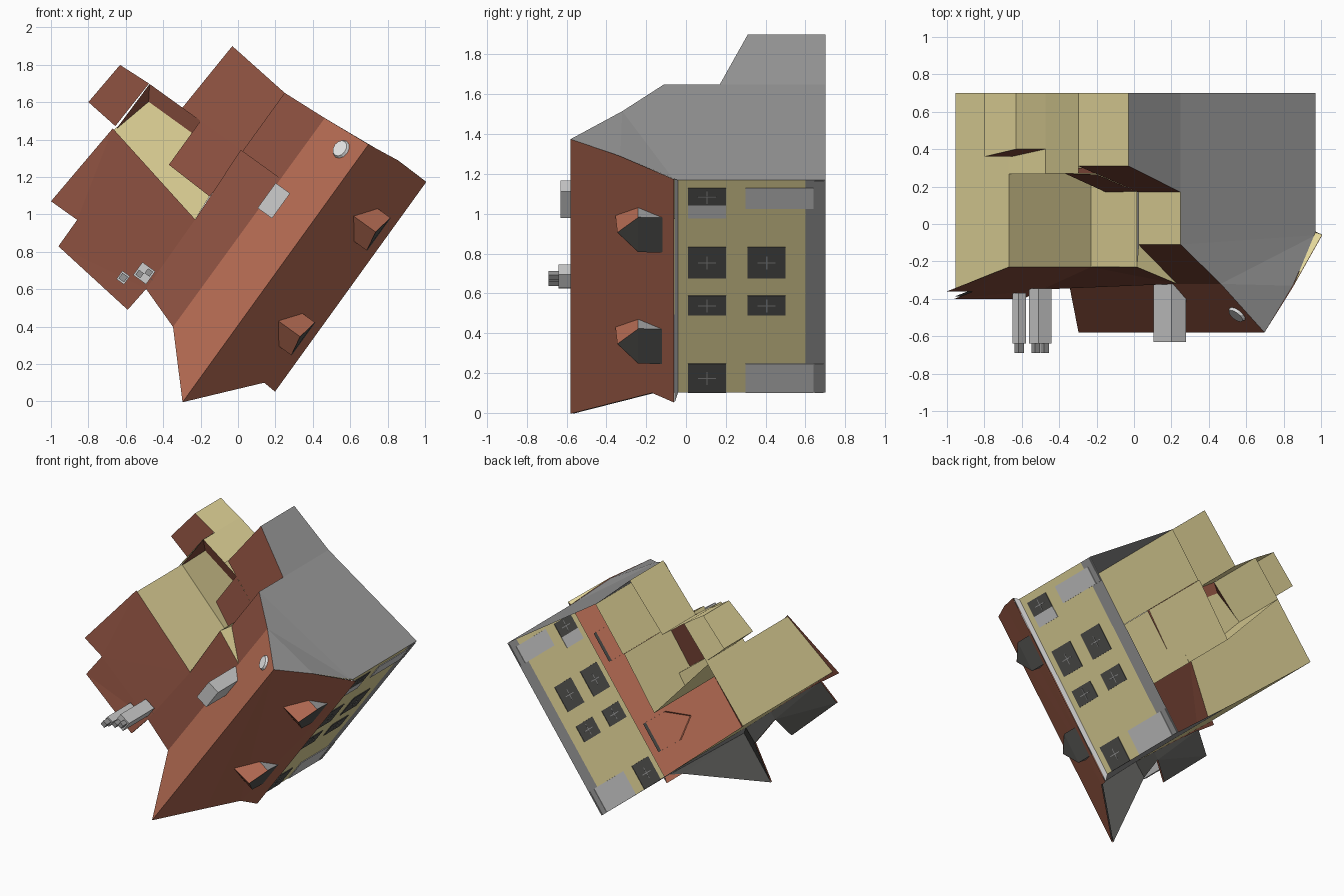
import bpy, bmesh, math
from mathutils import Vector

# Building frame: u along the ridge, v across (facade is +v), h height above the base.
# The building lies on its side: h runs toward -y.
def P(u, v, h):
    return Vector((.585*u + .811*v, .7 - h, .811*u - .585*v))

def material(name, r, g, b):
    m = bpy.data.materials.new(name)
    m.diffuse_color = (r, g, b, 1)
    return m

TILE = material("clay tile", .46, .147, .086)
DARK = material("dark tile", .26, .08, .05)
TAN = material("tan plaster", .79, .69, .33)
GREY = material("grey stone", .31, .31, .31)
LIGHT = material("light grey", .61, .61, .61)
PALE = material("pale glass", .8, .8, .8)
GLASS = material("dark glass", .085, .085, .08)
INSIDE = (.8, -.5, .2)

def shell(name, mat, polys, inside=INSIDE):
    """Open panels whose normals point away from an interior point."""
    bm = bmesh.new()
    c = P(*inside)
    for poly in polys:
        f = bm.faces.new([bm.verts.new(P(*p)) for p in poly])
        f.normal_update()
        if f.normal.dot(f.calc_center_median() - c) < 0:
            f.normal_flip()
    bmesh.ops.triangulate(bm, faces=[f for f in bm.faces if len(f.verts) > 4])
    return finish(name, bm, mat)

def finish(name, bm, mat):
    me = bpy.data.meshes.new(name)
    bm.to_mesh(me)
    bm.free()
    me.materials.append(mat)
    ob = bpy.data.objects.new(name, me)
    bpy.context.collection.objects.link(ob)
    return ob

def box(name, mat, u0, u1, v0, v1, h0, h1):
    bm = bmesh.new()
    bmesh.ops.create_cube(bm, size=1)
    for q in bm.verts:
        a, b, c = q.co + Vector((.5, .5, .5))
        q.co = P(u0 + a*(u1-u0), v0 + b*(v1-v0), h0 + c*(h1-h0))
    bmesh.ops.recalc_face_normals(bm, faces=bm.faces)
    return finish(name, bm, mat)

def wall(a, b, lo, ha, hb):
    """Upright panel between plan points a and b."""
    return [(*a, lo), (*b, lo), (*b, hb), (*a, ha)]

# Main roof: steep facade side and upper back side, with a pointed overhang at the low end
shell("main_roof", TILE, [
    [(1.523, -.238, 1.28), (1.545, -.065, 1.035), (1.54, .13, .76), (.158, .13, .76),
     (.163, .055, .87), (.03, -.06, 1.03), (-.177, -.238, 1.28)],
    [(-.177, -.238, 1.28), (1.523, -.238, 1.28), (1.5, -.51, 1.02), (.12, -.515, 1.02)]])

# Lower back roofs
shell("lower_back_roof", DARK, [
    [(1.5, -.51, 1.02), (1.484, -.763, .81), (1.1, -.763, .81), (1.1, -.51, 1.02)],
    [(1.1, -.51, 1.02), (1.1, -.775, .93), (.655, -.755, .93)],
    [(1.1, -.51, 1.02), (.655, -.755, .93), (.2, -.75, 1.05), (.12, -.515, 1.02)]])
shell("wing_roof", DARK, [
    [(.655, -.755, .93), (.792, -1.397, .93), (.283, -1.437, 1.06), (.284, -1.265, 1.06),
     (.111, -1.264, 1.10), (.052, -.765, 1.10), (.2, -.75, 1.05)]])

# Undersides of the overhangs
shell("overhang_soffits", GLASS, [
    [(-.177, -.238, 1.268), (.03, -.06, 1.018), (.163, .055, .858), (.2, .102, .79), (.2, -.238, 1.268)],
    [(-.177, -.238, 1.268), (.2, -.238, 1.268), (.24, -.51, 1.008), (.12, -.515, 1.008)],
    [(.12, -.515, 1.008), (.24, -.51, 1.008), (.26, -.75, 1.035), (.2, -.75, 1.038)],
    [(.111, -1.264, 1.088), (.052, -.765, 1.088), (.2, -.75, 1.038), (.26, -.75, 1.035), (.29, -1.264, 1.048)]],
    inside=(.5, -.5, 4))
shell("eave_soffit", LIGHT, [[(.158, .13, .757), (1.54, .13, .757), (1.516, .102, .74), (.198, .102, .74)]],
      inside=(.5, -.2, 4))
shell("gable_trim", TAN, [[(1.546, -.065, 1.03), (1.541, .129, .757), (1.516, .102, .745)]])

# End walls
shell("high_gable_wall", GREY, [
    wall((1.523, -1.136), (1.484, -.763), 0, .39, .53),
    [(1.484, -.763, 0), (1.484, -.763, .81), (1.5, -.51, 1.02),
     (1.523, -.238, 1.28), (1.54, -.065, 1.03), (1.516, .102, .76), (1.516, .102, 0)]])
shell("low_gable_wall", GREY, [
    [(.24, -.51, 0), (.24, -.51, 1.008), (.2, -.238, 1.268), (.2, .102, .79), (.2, .102, 0)]])

# Facade with plinth
shell("facade", TAN, [wall((.2, .102), (1.516, .102), .1, .74, .74)])
shell("plinth", GREY, [wall((.2, .102), (1.516, .102), 0, .1, .1)])

# Facade windows, one or two rows per column
for u0, u1 in [(.2, .38), (.68, .80), (.91, 1.10), (1.36, 1.465)]:
    rows = [(.50, .69)] + ([(.20, .39)] if .5 < u0 < 1.2 else [])
    for h0, h1 in rows:
        box("window", GLASS, u0, u1, .0985, .1065, h0, h1)
        um, hm = (u0 + u1)/2, (h0 + h1)/2
        box("window_mullion", GREY, um - .003, um + .003, .098, .108, h0 + .05, h1 - .05)
        box("window_crossbar", GREY, um - .04, um + .04, .098, .108, hm - .003, hm + .003)
box("window_apron", LIGHT, 1.28, 1.36, .0985, .1065, .50, .69)
for u0, u1 in [(.2, .38), (1.34, 1.465)]:
    box("entrance_panel", LIGHT, u0, u1, .0985, .1065, .06, .40)
for u0, u1 in [(.2, .38), (1.34, 1.51)]:
    box("entrance_step", GREY, u0, u1, .099, .107, .01, .055)

# Back walls of the main house, down to the base
shell("back_walls", TAN, [
    wall((.655, -.757), (1.1, -.775), 0, .93, .93),
    wall((1.1, -.763), (1.484, -.763), 0, .81, .81),
    [(1.1, -.51, 1.02), (1.1, -.763, .81), (1.1, -.775, .93)]])

# Wing walls
shell("wing_walls", TAN, [
    wall((.655, -.755), (.785, -1.39), 0, .93, .93),
    wall((.785, -1.39), (.31, -1.40), 0, .93, 1.05),
    wall((.31, -1.40), (.24, -.51), 0, 1.05, 1.02)], inside=(.5, -1.0, .4))

# Low extension beside the high gable, with a lean-to roof
shell("extension_roof", DARK, [
    [(1.523, -1.136, .39), (1.484, -.763, .53), (1.1, -.763, .53), (1.098, -1.16, .39)],
    [(.81, -1.04, .43), (1.1, -1.04, .435), (1.1, -.763, .53), (.80, -.763, .53)]])
shell("extension_walls", TAN, [
    wall((1.523, -1.136), (1.098, -1.16), 0, .39, .39),
    [(.81, -1.04, .40), (.80, -.763, .40), (.80, -.763, .53), (.81, -1.04, .43)]])

# Terrace between wing and extension
shell("terrace_floor", TAN, [
    [(.785, -1.39, .40), (1.02, -1.325, .40), (1.02, -1.04, .40), (.81, -1.04, .40),
     (.80, -.765, .40), (.655, -.755, .40)]])
shell("terrace_rim", DARK, [
    [(1.1, -1.376, .43), (1.1, -1.04, .43), (1.02, -1.04, .40), (1.02, -1.325, .40)],
    [(1.1, -1.376, .43), (1.02, -1.325, .40), (.80, -1.38, .40), (.81, -1.38, .43)]])
shell("terrace_walls", TAN, [
    wall((1.1, -1.376), (1.1, -1.16), 0, .43, .43),
    wall((.785, -1.392), (1.1, -1.378), 0, .432, .432)])

# Small annex
shell("annex_roof", DARK, [
    [(.83, -1.585, .34), (1.09, -1.564, .30), (1.1, -1.38, .30), (.81, -1.393, .34)]])
shell("annex_walls", TAN, [
    wall((.83, -1.585), (1.09, -1.564), 0, .34, .30),
    wall((1.09, -1.564), (1.1, -1.376), 0, .30, .30),
    wall((.81, -1.393), (.83, -1.585), 0, .34, .34)], inside=(.95, -1.47, .1))

# Two gabled dormers on the facade side of the roof
for c in (1.165, .475):
    l, r = c - .108, c + .108
    mid = (c, -.02, .85)
    shell("dormer_front", GLASS, [
        [(l, .09, .79), (r, .09, .79), (r, .085, .94), (c, .065, 1.045), (l, .085, .94)]], inside=mid)
    shell("dormer_cheeks", GREY, [
        [(s, .09, .80), (s, .085, .94), (s, .0, .94)] for s in (l, r)], inside=mid)
    shell("dormer_roof", TILE, [
        [(s, .087, .94), (c, .067, 1.045), (c, -.09, 1.055), (s, -.01, .94)] for s in (l, r)], inside=mid)

# Chimneys
box("ridge_chimney", LIGHT, .90, 1.065, -.52, -.425, 1.0, 1.33)
box("wing_chimney_large", LIGHT, .22, .305, -.85, -.765, 1.045, 1.34)
box("wing_chimney_small", LIGHT, .15, .205, -.91, -.86, 1.07, 1.34)
for u, v, s in [(.245, -.825, .016), (.28, -.79, .016), (.178, -.885, .018)]:
    box("chimney_pot", GREY, u - s, u + s, v - s, v + s, 1.34, 1.39)

# Round roof light lying on the back slope
bm = bmesh.new()
bmesh.ops.create_cone(bm, cap_ends=True, segments=12, radius1=.055, radius2=.045, depth=.02)
slope = math.atan2(.26, .272)
for q in bm.verts:
    a, b, n = q.co
    q.co = P(1.416 + a, -.344 + b*math.cos(slope) - n*math.sin(slope),
             1.185 + b*math.sin(slope) + n*math.cos(slope))
bmesh.ops.recalc_face_normals(bm, faces=bm.faces)
finish("roof_light", bm, PALE)
